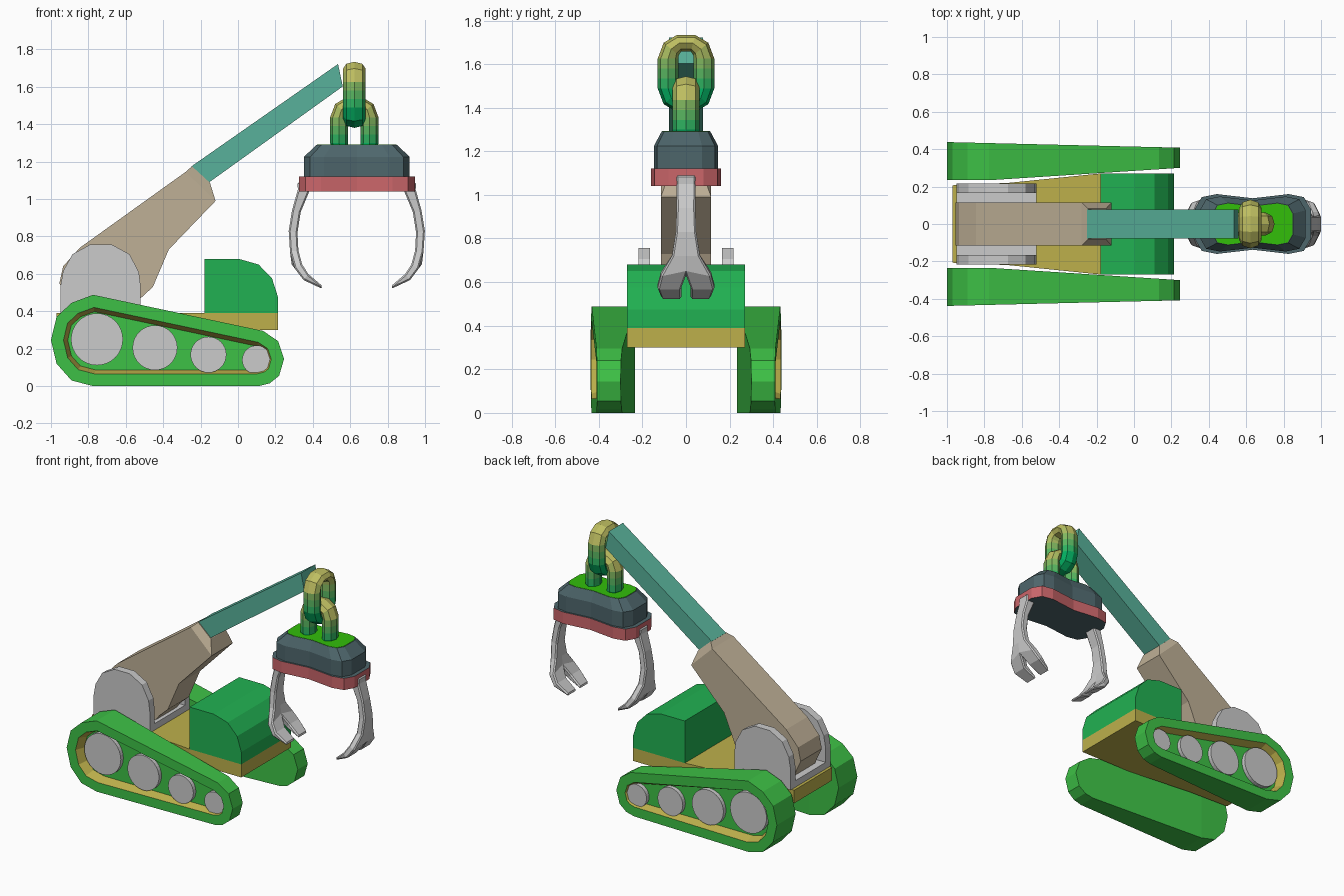
import bpy, bmesh, math
from math import cos, sin, pi, radians

if "Cube" in bpy.data.objects:
    bpy.data.objects.remove(bpy.data.objects["Cube"])


def mat(name, r, g, b):
    m = bpy.data.materials.new(name)
    m.diffuse_color = (r ** 2.2, g ** 2.2, b ** 2.2, 1)  # display colour to linear
    m.use_nodes = True
    m.node_tree.nodes["Principled BSDF"].inputs["Base Color"].default_value = m.diffuse_color
    return m


TRACK = mat("track_green", .25, .75, .28)
CAB = mat("cab_green", .15, .69, .325)
OLIVE = mat("olive", .735, .685, .30)
TAN = mat("tan", .743, .685, .585)
TEAL = mat("teal", .35, .69, .60)
SLATE = mat("slate", .31, .40, .42)
RED = mat("red", .79, .40, .415)
LIME = mat("lime", .21, .74, .07)


def finish(name, bm, mats=(), mirror="", loc=(0, 0, 0)):
    bmesh.ops.recalc_face_normals(bm, faces=bm.faces)
    me = bpy.data.meshes.new(name)
    bm.to_mesh(me)
    bm.free()
    for m in mats:
        me.materials.append(m)
    ob = bpy.data.objects.new(name, me)
    ob.location = loc
    bpy.context.collection.objects.link(ob)
    if mirror:
        mod = ob.modifiers.new("Mirror", "MIRROR")
        for i, axis in enumerate("XYZ"):
            mod.use_axis[i] = axis in mirror
    return ob


def loft(name, rings, mats=(), mirror=""):
    """Skin between rings of equal point count; caps use the last material."""
    bm = bmesh.new()
    rows = [[bm.verts.new(p) for p in ring] for ring in rings]
    n = len(rows[0])
    for a, b in zip(rows, rows[1:]):
        for i in range(n):
            bm.faces.new((a[i], a[(i + 1) % n], b[(i + 1) % n], b[i]))
    for row in (rows[0], rows[-1]):
        bm.faces.new(row).material_index = max(0, len(mats) - 1)
    return finish(name, bm, mats, mirror)


def prism(name, profile, y0, y1, mats=(), mirror=""):
    return loft(name, [[(x, y, z) for x, z in profile] for y in (y0, y1)], mats, mirror)


# Tracks: tapered housing with a recessed outer face
def outer_y(x):
    return .438 - .03 * (x + 1) / 1.246


def inner_y(x):
    return .234 + .066 * max(0, x + .775) / 1.02


outline = [(-.775, .488), (.134, .295), (.215, .24), (.246, .145), (.22, .055),
           (.17, .015), (.11, 0), (-.775, 0), (-.89, .03), (-.97, .12),
           (-1, .246), (-.97, .37), (-.89, .445)]
bm = bmesh.new()
out = [bm.verts.new((x, outer_y(x), z)) for x, z in outline]
inn = [bm.verts.new((x, inner_y(x), z)) for x, z in outline]
n = len(outline)
for i in range(n):
    j = (i + 1) % n
    bm.faces.new((out[i], out[j], inn[j], inn[i]))
bm.faces.new(inn[:8])
bm.faces.new(inn[7:] + inn[:1])
face = bm.faces.new(out)
bmesh.ops.recalc_face_normals(bm, faces=bm.faces)
bmesh.ops.inset_individual(bm, faces=[face], thickness=.065, use_even_offset=True)
wall = bmesh.ops.inset_individual(bm, faces=[face], thickness=.022, use_even_offset=True)
for f in wall["faces"]:
    if f != face:
        f.material_index = 1
for v in face.verts:
    v.co.y = .37
finish("tracks", bm, [TRACK, OLIVE], "Y")

# Road wheels
for k, (x, z, r) in enumerate([(-.754, .25, .139), (-.444, .205, .12),
                               (-.158, .168, .096), (.099, .14, .077)]):
    circle = [(x + r * cos(a * pi / 16), z + r * sin(a * pi / 16)) for a in range(32)]
    prism(f"road_wheels_{k + 1}", circle, .36, .398, mirror="Y")

# Chassis deck
half = [(-.97, .207), (-.67, .22), (-.18, .27), (.214, .27)]
plan = half + [(x, -y) for x, y in reversed(half)]
loft("chassis", [[(x, y, z) for x, y in plan] for z in (.30, .39)], [OLIVE])

# Cab with rounded front
prism("cab", [(-.18, .39), (-.18, .68), (.005, .68), (.11, .65), (.182, .575),
              (.214, .475), (.214, .39)], -.27, .27, [CAB])

# Boom bracket
prism("bracket_cheeks", [(-.95, .39), (-.95, .53), (-.935, .615), (-.885, .705), (-.79, .757),
                         (-.675, .757), (-.58, .705), (-.53, .61), (-.52, .53), (-.52, .39)],
      .165, .217, mirror="Y")
prism("bracket_base", [(-.95, .385), (-.95, .435), (-.52, .435), (-.52, .385)], -.165, .165)

# Lower boom and its tapered collar
prism("lower_boom", [(-.90, .43), (-.955, .55), (-.935, .64), (-.845, .74), (-.28, 1.145),
                     (-.12, .99), (-.37, .73), (-.455, .53), (-.52, .47), (-.55, .43)],
      -.115, .115, [TAN])


def end_ring(top, bottom, w):
    return [(top[0], -w, top[1]), (top[0], w, top[1]),
            (bottom[0], w, bottom[1]), (bottom[0], -w, bottom[1])]


loft("boom_collar", [end_ring((-.28, 1.145), (-.12, .99), .115),
                     end_ring((-.246, 1.175), (-.15, 1.087), .082)], [TAN])

# Upper boom
loft("upper_boom", [end_ring((-.25, 1.174), (-.17, 1.078), .077),
                    end_ring((.535, 1.722), (.56, 1.602), .077)], [TEAL])

# Chain links, shaded from olive at the top to green at the bottom
STEPS = 10
CHAIN = [mat(f"chain_{i}", .04 + .70 * t, .68 + .06 * t, .38)
         for i, t in enumerate(s / (STEPS - 1) for s in range(STEPS))]


def chain_link(name, cx, cz, turned):
    # quarter path: across, up, direction in degrees, tube radius
    quarter = [(.082, .023, 0, .048), (.082, .068, 0, .048), (.068, .112, 40, .045),
               (.032, .139, 75, .039)]
    path = quarter + [(-u, v, 180 - a, r) for u, v, a, r in reversed(quarter)]
    path += [(-u, -v, a + 180, r) for u, v, a, r in path]
    bm = bmesh.new()
    rows = []
    for u, v, a, r in path:
        row = []
        for k in range(8):
            b = k * pi / 4
            d = r * cos(b)
            s, t, side = u + d * cos(radians(a)), v + d * sin(radians(a)), .061 * sin(b)
            row.append(bm.verts.new((s, side, t) if turned else (side, s, t)))
        rows.append(row)
    for i, a in enumerate(rows):
        b = rows[(i + 1) % len(rows)]
        for k in range(8):
            m = (k + 1) % 8
            f = bm.faces.new((a[k], a[m], b[m], b[k]))
            t = (f.calc_center_median().z + .10) / .22
            f.material_index = max(0, min(STEPS - 1, int(t * STEPS)))
    finish(name, bm, CHAIN, loc=(cx, 0, cz))


chain_link("upper_chain_link", .622, 1.557, False)
chain_link("lower_chain_link", .622, 1.367, True)

# Grab head: waisted block, red-edged plate and lime top
CX = .635


def waisted(hx, hy, z):
    q = [(1, .5), (.88, .9), (.62, 1), (0, .86), (-.62, 1), (-.88, .9), (-1, .5)]
    return [(CX + hx * x, hy * y, z) for x, y in q + [(x, -y) for x, y in reversed(q)]]


loft("grab_block", [waisted(.283, .147, 1.10), waisted(.283, .147, 1.225),
                    waisted(.215, .112, 1.29)], [SLATE])
loft("grab_plate", [waisted(.31, .16, 1.04), waisted(.31, .16, 1.12)], [RED, SLATE])
loft("grab_top", [waisted(.212, .110, 1.28), waisted(.212, .110, 1.292)], [LIME])

# Claws: quarter model with forked tip, mirrored both ways
# ring: outer x, outer z, inner x, inner z, half width, notch half width
claw = [(.317, 1.09, .25, 1.09, .045, 0), (.315, 1.05, .25, 1.05, .045, 0),
        (.346, .94, .300, .93, .043, 0), (.364, .83, .317, .82, .047, 0),
        (.357, .72, .312, .725, .064, 0), (.331, .628, .292, .65, .115, 0),
        (.285, .567, .258, .598, .13, .022), (.185, .52, .19, .540, .112, .02)]
bm = bmesh.new()
rows = [[bm.verts.new(p) for p in ((a, nn, b), (a, w, b), (c, w, d), (c, nn, d))]
        for a, b, c, d, w, nn in claw]
for i in range(len(rows) - 1):
    a, b = rows[i], rows[i + 1]
    for k in range(4):
        if k == 3 and claw[i + 1][5] == 0:
            continue
        m = (k + 1) % 4
        bm.faces.new((a[k], a[m], b[m], b[k]))
bm.faces.new(rows[0])
bm.faces.new(rows[-1])
claws = finish("claws", bm, mirror="XY", loc=(CX, 0, 0))
bev = claws.modifiers.new("Bevel", "BEVEL")
bev.width = .008
bev.segments = 1
bev.limit_method = "ANGLE"
bev.angle_limit = radians(50)
